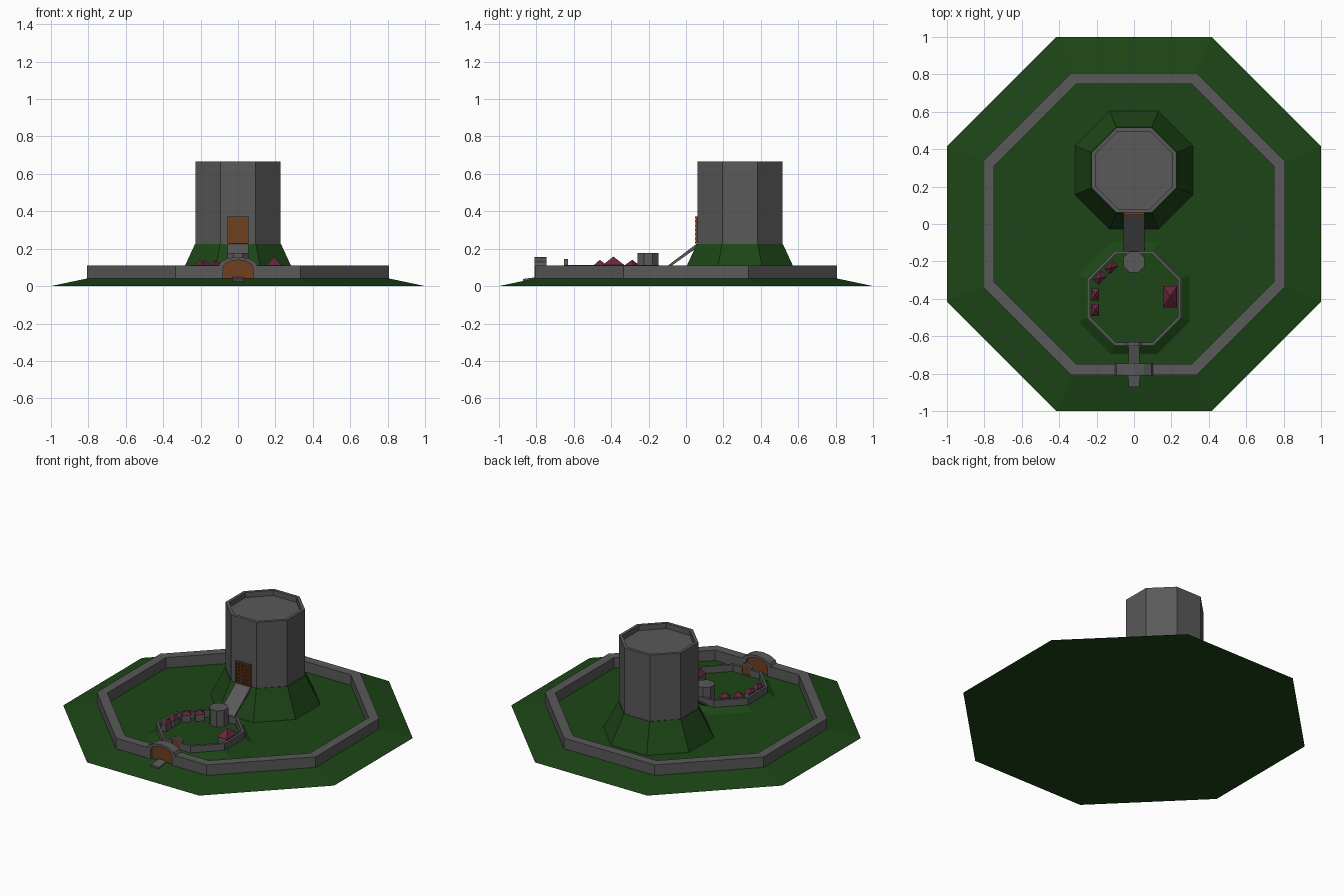
import bpy, bmesh, math
from mathutils import Matrix, Vector

if "Cube" in bpy.data.objects:
    bpy.data.objects.remove(bpy.data.objects["Cube"])


def material(name, rgb):
    m = bpy.data.materials.new(name)
    m.diffuse_color = (*rgb, 1)
    m.use_nodes = True
    m.node_tree.nodes["Principled BSDF"].inputs["Base Color"].default_value = m.diffuse_color
    return m


STONE = material("stone", (0.1, 0.1, 0.1))
GRASS = material("grass", (0.012, 0.06, 0.008))
WOOD = material("wood", (0.16, 0.05, 0.014))
ROOF = material("roof", (0.13, 0.02, 0.045))


def finish(name, bm, mat):
    bmesh.ops.recalc_face_normals(bm, faces=bm.faces)
    me = bpy.data.meshes.new(name)
    bm.to_mesh(me)
    bm.free()
    ob = bpy.data.objects.new(name, me)
    bpy.context.collection.objects.link(ob)
    me.materials.append(mat)
    return ob


def octagon(name, cy, profile, mat, ring=False):
    """Eight-sided lathe; profile is (apothem, z). ring=True closes the loop."""
    bm = bmesh.new()
    loops = []
    for a, z in profile:
        r = a / math.cos(math.pi / 8)
        loops.append([bm.verts.new((r * math.cos((i + .5) * math.pi / 4),
                                    cy + r * math.sin((i + .5) * math.pi / 4), z))
                      for i in range(8)])
    pairs = list(zip(loops, loops[1:]))
    if ring:
        pairs.append((loops[-1], loops[0]))
    else:
        bm.faces.new(loops[0])
        bm.faces.new(loops[-1])
    for p, q in pairs:
        for i in range(8):
            j = (i + 1) % 8
            bm.faces.new((p[i], p[j], q[j], q[i]))
    return finish(name, bm, mat)


def extrude(name, outline, axis, lo, hi, mat):
    """Extrude a 2D outline: axis 'y' takes (x, z) points, axis 'x' takes (y, z)."""
    bm = bmesh.new()

    def loop(d):
        return [bm.verts.new((u, d, v) if axis == 'y' else (d, u, v)) for u, v in outline]
    a, b = loop(lo), loop(hi)
    bm.faces.new(a)
    bm.faces.new(b)
    n = len(a)
    for i in range(n):
        bm.faces.new((a[i], a[(i + 1) % n], b[(i + 1) % n], b[i]))
    return finish(name, bm, mat)


def arch(w, base, spring, top, n=6):
    """Open arched path from the right foot to the left foot."""
    pts = [(w * math.cos(math.pi * i / n),
            spring + (top - spring) * math.sin(math.pi * i / n)) for i in range(n + 1)]
    return [(w, base)] + pts + [(-w, base)]


def gate(prefix, wall, y0, y1, base, outer, inner):
    """Arched surround with a recessed door, opened through a wall."""
    o, i = arch(outer[0], base, *outer[1:]), arch(inner[0], base, *inner[1:])
    cutter = extrude(prefix + "_cutter",
                     [(-inner[0], base), (inner[0], base), (inner[0], .3), (-inner[0], .3)],
                     'y', y0 - .02, y1 + .02, STONE)
    cutter.hide_render = True
    cutter.hide_viewport = True
    cut = wall.modifiers.new("opening", 'BOOLEAN')
    cut.operation = 'DIFFERENCE'
    cut.solver = 'EXACT'
    cut.object = cutter
    extrude(prefix + "_arch", o + i[::-1], 'y', y0, y1, STONE)
    m, t = (y0 + y1) / 2, (y1 - y0) * .25
    extrude(prefix + "_door", i, 'y', m - t, m + t, WOOD)


def box(bm, center, size):
    bmesh.ops.create_cube(bm, size=1, matrix=Matrix.Translation(center)
                          @ Matrix.Diagonal((*size, 1)))


# Ground and mounds
G, B, BY, KY = .04, .068, -.397, .288
octagon("ground", 0, [(1, 0), (.81, G), (.4, G)], GRASS)
octagon("keep_mound", KY, [(.32, G - .01), (.23, .225)], GRASS)
octagon("bailey_mound", BY, [(.313, G - .01), (.255, B)], GRASS)

# Outer wall and its gate
outer_wall = octagon("outer_wall", 0,
                     [(.808, G - .005), (.808, .11), (.748, .11), (.748, G - .005)],
                     STONE, ring=True)
gate("outer_gate", outer_wall, -.81, -.746, G - .006, (.108, .1, .156), (.08, .1, .14))

# Bailey wall and its gate
bailey_wall = octagon("bailey_wall", BY,
                      [(.252, B - .01), (.252, .113), (.236, .113), (.236, B - .01)],
                      STONE, ring=True)
gate("bailey_gate", bailey_wall, -.652, -.631, B - .011, (.042, .11, .146), (.03, .11, .134))

# Keep with a recessed roof behind the parapet
octagon("keep", KY, [(.227, .215), (.227, .665), (.207, .665), (.207, .63)], STONE)

# Small tower at the foot of the ramp
octagon("ramp_tower", -.203, [(.055, B - .01), (.055, .177)], STONE)

# Ramp up to the keep and paths through the gates
extrude("keep_ramp", [(-.16, .05), (-.16, .062), (.055, .225), (.07, .225), (.07, .213)],
        'x', -.055, .055, STONE)
extrude("outer_path", [(-.872, .02), (-.872, .038), (-.8, .048), (-.74, .048), (-.74, .03)],
        'x', -.03, .03, STONE)
extrude("bailey_path", [(-.75, .03), (-.75, .046), (-.65, .074), (-.63, .074), (-.63, .05)],
        'x', -.03, .03, STONE)

# Keep portcullis: backing panel and crossed bars
bm = bmesh.new()
box(bm, (0, .06, .3), (.112, .006, .146))
for i in range(6):
    box(bm, (-.052 + i * .0208, .054, .3), (.008, .008, .146))
for i in range(7):
    box(bm, (0, .053, .231 + i * .023), (.112, .008, .008))
finish("portcullis", bm, WOOD)


def house(name, x, y, sx, sy, turn, peak):
    place = Matrix.Translation((x, y, 0)) @ Matrix.Rotation(math.radians(turn), 4, 'Z')
    eave = .113
    bm = bmesh.new()
    box(bm, (0, 0, (B - .01 + eave) / 2), (sx * .88, sy * .88, eave - B + .01))
    finish(name + "_walls", bm, STONE).matrix_world = place
    bm = bmesh.new()
    base = [bm.verts.new((a * sx / 2, b * sy / 2, eave))
            for a, b in ((-1, -1), (1, -1), (1, 1), (-1, 1))]
    tip = bm.verts.new((0, 0, peak))
    bm.faces.new(base)
    for i in range(4):
        bm.faces.new((base[i], base[(i + 1) % 4], tip))
    finish(name + "_roof", bm, ROOF).matrix_world = place


# Bailey buildings
house("hall", .193, -.388, .076, .115, 0, .158)
for k, (x, y, turn) in enumerate([(-.207, -.46, 0), (-.207, -.378, 0),
                                  (-.182, -.288, -45), (-.122, -.233, -45)]):
    house(f"hut_{k + 1}", x, y, .042, .064, turn, .141)
